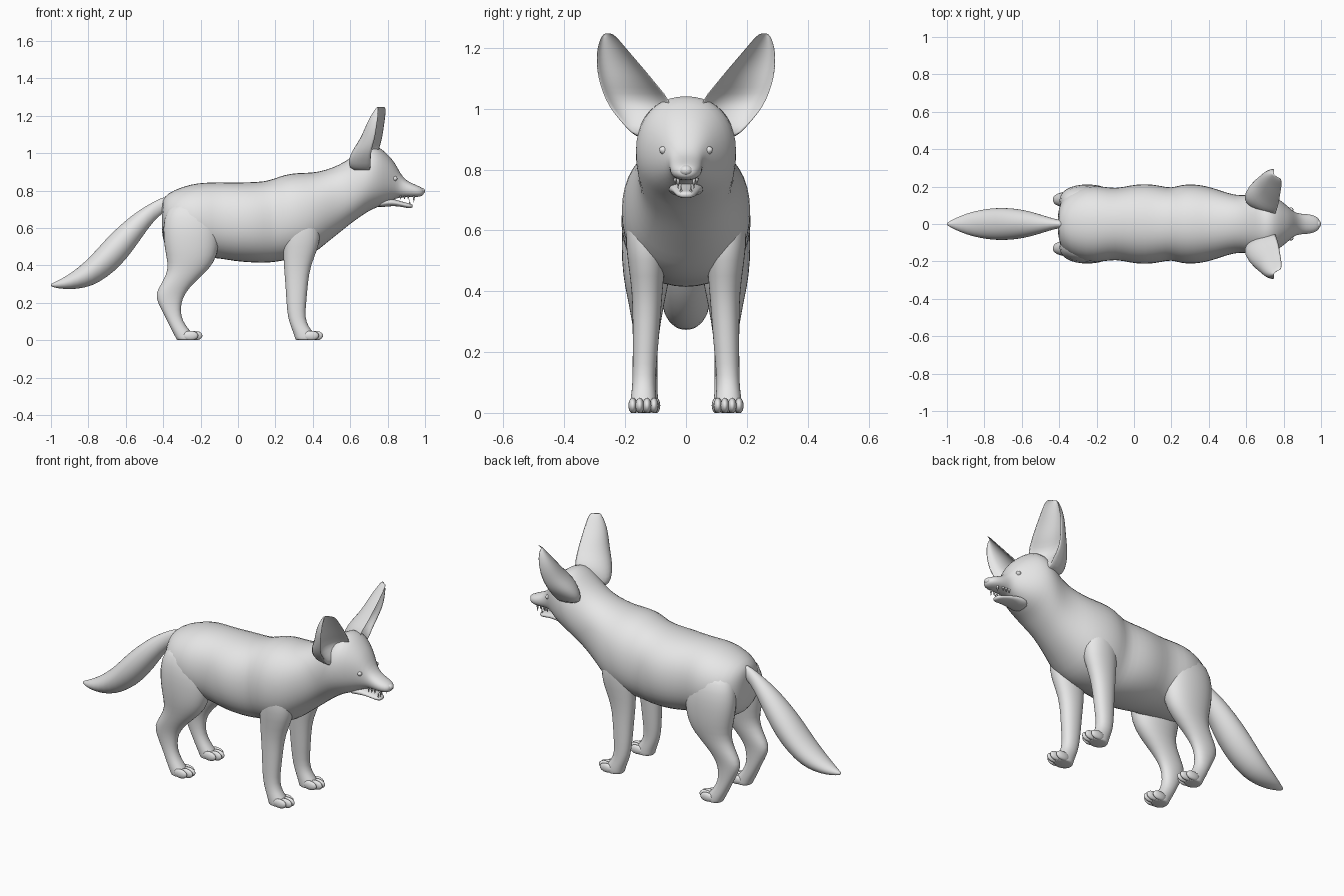
import bpy, bmesh, math
from mathutils import Vector, Matrix

grey = bpy.data.materials.new("plain_grey")
grey.diffuse_color = (0.8, 0.8, 0.8, 1)


def finish(name, bm, subdiv=0):
    bmesh.ops.recalc_face_normals(bm, faces=bm.faces)
    for f in bm.faces:
        f.smooth = True
    me = bpy.data.meshes.new(name)
    bm.to_mesh(me)
    bm.free()
    me.materials.append(grey)
    ob = bpy.data.objects.new(name, me)
    bpy.context.collection.objects.link(ob)
    if subdiv:
        m = ob.modifiers.new("smooth", "SUBSURF")
        m.levels = m.render_levels = subdiv
    return ob


def loft(name, rings, subdiv=1):
    """Skin a list of equal-length point rings and cap both ends."""
    bm = bmesh.new()
    rows = [[bm.verts.new(p) for p in r] for r in rings]
    n = len(rows[0])
    for a, b in zip(rows, rows[1:]):
        for i in range(n):
            j = (i + 1) % n
            bm.faces.new((a[i], a[j], b[j], b[i]))
    bm.faces.new(rows[0])
    bm.faces.new(rows[-1])
    return finish(name, bm, subdiv)


def oval(n=20, power=2.2):
    for i in range(n):
        t = 2 * math.pi * i / n
        c, s = math.cos(t), math.sin(t)
        yield (math.copysign(abs(c) ** (2 / power), c),
               math.copysign(abs(s) ** (2 / power), s))


def upright(stations, power=2.2):
    """Rings across x: (x, bottom, top, half width)."""
    return [[(x, c * w, (b + t) / 2 + s * (t - b) / 2) for c, s in oval(20, power)]
            for x, b, t, w in stations]


def level(stations, side):
    """Rings across z: (z, back, front, centre y, half width)."""
    return [[((x0 + x1) / 2 + c * (x1 - x0) / 2, side * (y + s * w), z) for c, s in oval(16)]
            for z, x0, x1, y, w in stations]


def blob(name, centre, radii, turn=0.0, tilt=0.0):
    bm = bmesh.new()
    bmesh.ops.create_uvsphere(bm, u_segments=16, v_segments=10, radius=1)
    mat = (Matrix.Translation(centre) @ Matrix.Rotation(turn, 4, "Z")
           @ Matrix.Rotation(tilt, 4, "X") @ Matrix.Diagonal((*radii, 1)))
    bmesh.ops.transform(bm, matrix=mat, verts=bm.verts)
    for v in bm.verts:
        v.co.z = max(v.co.z, 0)
    return finish(name, bm)


def tooth(name, base, length, radius, up):
    bm = bmesh.new()
    bmesh.ops.create_cone(bm, segments=8, radius1=radius, radius2=0.0005, depth=length)
    turn = Matrix.Identity(4) if up else Matrix.Rotation(math.pi, 4, "X")
    shift = Vector((0, 0, length / 2 if up else -length / 2))
    bmesh.ops.transform(bm, matrix=Matrix.Translation(Vector(base) + shift) @ turn, verts=bm.verts)
    return finish(name, bm)


# Torso, neck, skull and upper muzzle
loft("body_and_head", upright([
    (-.408, .57, .73, .05), (-.395, .51, .77, .12), (-.345, .46, .805, .178),
    (-.25, .45, .837, .205), (-.18, .44, .845, .207), (-.10, .435, .847, .190),
    (-.02, .42, .845, .210), (.06, .413, .847, .219), (.14, .41, .85, .208),
    (.20, .415, .868, .193), (.25, .425, .888, .213), (.32, .43, .898, .217),
    (.40, .455, .897, .203), (.47, .515, .912, .178), (.54, .57, .938, .156),
    (.60, .62, .975, .155), (.65, .655, 1.015, .166), (.70, .69, 1.05, .17),
    (.75, .71, 1.04, .152), (.80, .735, .995, .115), (.84, .755, .95, .08),
    (.868, .762, .89, .058), (.90, .764, .853, .055), (.94, .764, .835, .053),
    (.975, .766, .820, .042), (.995, .778, .808, .022)]))

# Lower jaw, nose pad and tongue-side teeth
loft("lower_jaw", upright([
    (.74, .705, .75, .06), (.80, .716, .762, .058), (.85, .717, .75, .046),
    (.89, .709, .737, .037), (.92, .704, .731, .030), (.935, .709, .725, .016)]))
blob("nose", (.982, 0, .797), (.018, .022, .017))

# Tail
loft("tail", upright([
    (-.36, .70, .775, .02), (-.42, .67, .758, .025), (-.48, .60, .725, .045),
    (-.56, .48, .675, .070), (-.63, .395, .615, .083), (-.70, .335, .55, .088),
    (-.78, .288, .455, .084), (-.86, .272, .382, .068), (-.93, .272, .335, .044),
    (-.98, .28, .31, .018), (-1.002, .29, .30, .005)], 2.0))

front_leg = [
    (.74, .27, .40, .12, .06), (.60, .24, .45, .13, .075), (.50, .24, .435, .13, .063),
    (.40, .243, .388, .127, .051), (.30, .253, .374, .13, .046), (.20, .258, .366, .134, .042),
    (.12, .266, .358, .138, .038), (.07, .283, .378, .139, .040), (.035, .297, .41, .14, .045),
    (.005, .305, .415, .14, .045), (0, .308, .412, .14, .043)]
hind_leg = [
    (.75, -.36, -.16, .11, .06), (.65, -.402, -.10, .12, .09), (.55, -.404, -.093, .128, .087),
    (.45, -.387, -.108, .13, .079), (.38, -.372, -.15, .13, .064), (.31, -.405, -.232, .13, .050),
    (.25, -.445, -.283, .13, .041), (.20, -.43, -.303, .13, .037), (.13, -.392, -.308, .13, .036),
    (.07, -.364, -.275, .132, .039), (.035, -.345, -.24, .134, .044),
    (.005, -.33, -.235, .134, .044), (0, -.327, -.238, .134, .042)]

# Ear outline by height: z, inner y, outer y, front x, depth backwards
ear = [
    (.90, .06, .165, .725, .12), (.945, .055, .205, .735, .15), (.99, .045, .245, .742, .145),
    (1.03, .05, .268, .75, .13), (1.07, .085, .283, .76, .112), (1.11, .118, .293, .766, .098),
    (1.15, .152, .297, .77, .085), (1.19, .188, .295, .774, .068), (1.22, .213, .287, .775, .05),
    (1.24, .232, .277, .772, .03), (1.248, .245, .268, .766, .014)]


def ear_ring(z, y0, y1, xf, depth, side):
    """Crescent: rounded back, hollow front facing forward."""
    mid, hw, n = (y0 + y1) / 2, (y1 - y0) / 2, 9
    hollow = .62 * min(1, max(0, (z - .92) / .1))
    pts = []
    for i in range(n):
        t = math.pi * i / (n - 1)
        pts.append((xf - depth * math.sin(t) - .02 * math.cos(t), mid + hw * math.cos(t)))
    for i in range(1, n - 1):
        t = math.pi * (1 - i / (n - 1))
        pts.append((xf - depth * hollow * math.sin(t) - .02 * math.cos(t),
                    mid + hw * .92 * math.cos(t)))
    return [(x, side * y, z) for x, y in pts]


for side, tag in ((-1, "right"), (1, "left")):
    # Legs and four-toed paws
    for part, stations, tip, yc in (("front", front_leg, .455, .14), ("hind", hind_leg, -.19, .134)):
        loft(f"{part}_leg_{tag}", level(stations, side))
        for k, (dy, back) in enumerate(((-.035, .022), (-.012, 0), (.012, 0), (.035, .022))):
            blob(f"{part}_toe_{tag}_{k}", (tip - .042 - back, side * (yc + dy), .024),
                 (.042, .0145, .026))
    # Ears
    loft(f"ear_{tag}", [ear_ring(*e, side) for e in ear])
    # Slanted almond eyes
    blob(f"eye_{tag}", (.829, side * .064, .861), (.016, .030, .016),
         turn=-side * .75, tilt=side * .2)
    # Fangs
    tooth(f"upper_fang_{tag}", (.94, side * .026, .772), .036, .007, False)
    tooth(f"lower_fang_{tag}", (.918, side * .016, .722), .03, .005, True)
    for k in range(3):
        tooth(f"cheek_tooth_{tag}_{k}", (.87 + k * .02, side * .036, .772), .02, .007, False)
